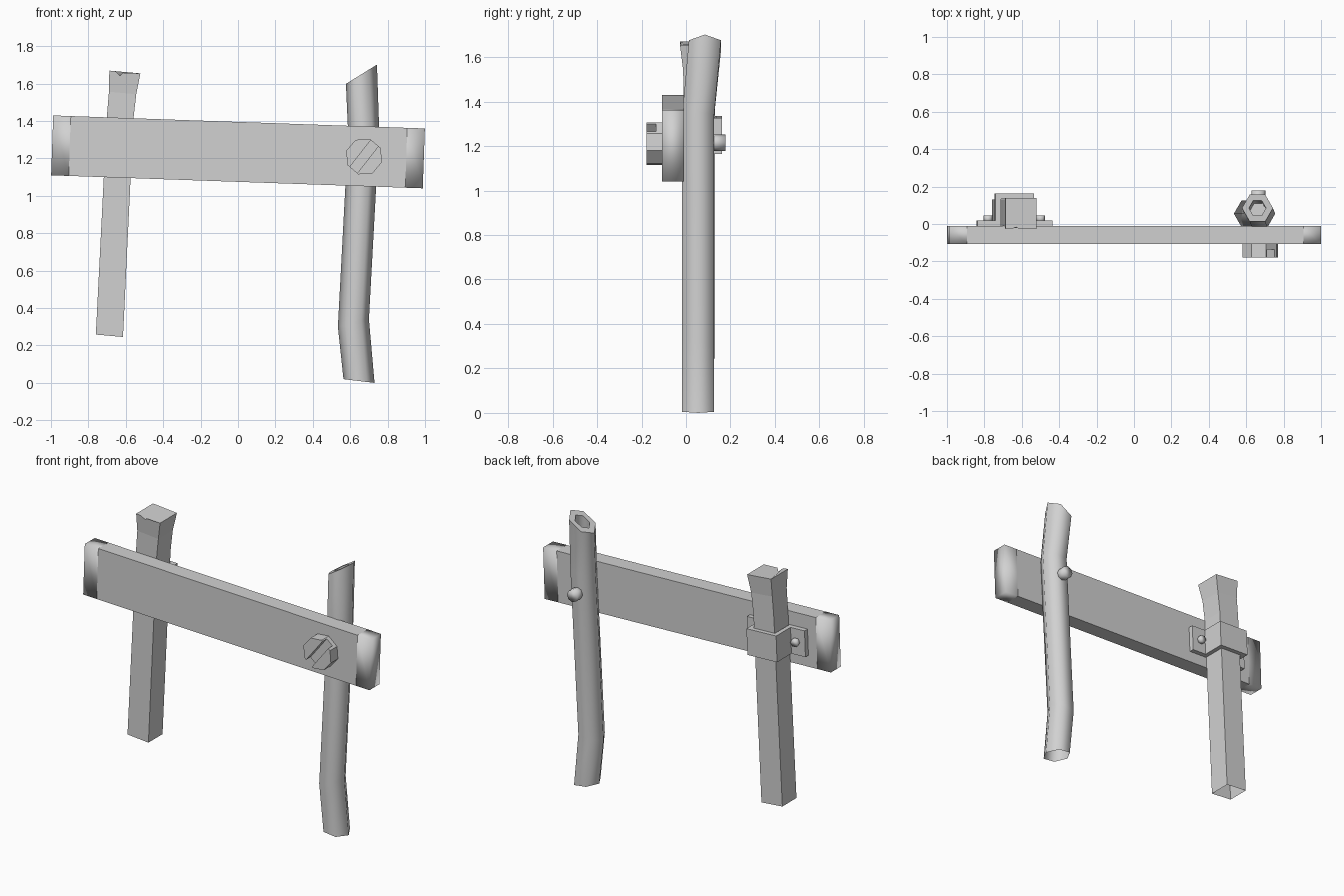
import bpy
import bmesh
from math import cos, sin, tau, radians
from mathutils import Vector, Matrix

if "Cube" in bpy.data.objects:
    bpy.data.objects.remove(bpy.data.objects["Cube"], do_unlink=True)

GREY = 0.64
grey = bpy.data.materials.new("plain_grey")
grey.diffuse_color = (GREY, GREY, GREY, 1)
grey.use_nodes = True
grey.node_tree.nodes["Principled BSDF"].inputs["Base Color"].default_value = (GREY, GREY, GREY, 1)


def finish(name, bm):
    mesh = bpy.data.meshes.new(name)
    bm.to_mesh(mesh)
    bm.free()
    mesh.materials.append(grey)
    obj = bpy.data.objects.new(name, mesh)
    bpy.context.collection.objects.link(obj)
    return obj


def loft(rings, start_cap=True, end_cap=True, smooth=False, sharp_rings=()):
    """Skin a row of equal-sized point rings, with optional end caps."""
    bm = bmesh.new()
    rows = [[bm.verts.new(p) for p in ring] for ring in rings]
    n = len(rows[0])
    for a, b in zip(rows, rows[1:]):
        for i in range(n):
            j = (i + 1) % n
            bm.faces.new((a[i], a[j], b[j], b[i]))
    if start_cap:
        bm.faces.new(rows[0][::-1])
    if end_cap:
        bm.faces.new(rows[-1])
    bmesh.ops.recalc_face_normals(bm, faces=bm.faces)
    for f in bm.faces:
        f.smooth = smooth
    for k in sharp_rings:
        for i in range(n):
            bm.edges.get((rows[k][i], rows[k][(i + 1) % n])).smooth = False
    return bm


def disc(x, z, r, y, sides, turn=0.0):
    """Ring of points facing along y."""
    return [(x + r * cos(turn + tau * i / sides), y, z + r * sin(turn + tau * i / sides))
            for i in range(sides)]


# Tilted cross beam: crisp middle, softly shaded ends
tilt = Matrix.Translation((0, 0, 1.235)) @ Matrix.Rotation(0.035, 4, 'Y')
corners = [(-0.108, -0.16), (-0.01, -0.16), (-0.01, 0.16), (-0.108, 0.16)]
bm = loft([[tilt @ Vector((x, y, z)) for y, z in corners] for x in (-0.994, -0.9, 0.9, 0.994)],
          smooth=True, sharp_rings=(1, 2))
for e in bm.edges:
    if e.calc_length() > 1:
        e.smooth = False
finish("cross_beam", bm)

# Square post, flared at the top and open underneath
sections = [(-0.6875, 0.252, 0.0725, -0.01, 0.13),
            (-0.63, 1.42, 0.071, -0.01, 0.13),
            (-0.617, 1.55, 0.073, -0.013, 0.13),
            (-0.605, 1.662, 0.083, -0.027, 0.14)]
bm = loft([[(x + sx * w, y, z - 0.09 * sx * w)
            for sx, y in ((-1, y0), (1, y0), (1, y1), (-1, y1))]
           for x, z, w, y0, y1 in sections], start_cap=False)
# Small chip in the front top edge
rim = [e for e in bm.edges if all(v.co.z > 1.6 and v.co.y < 0 for v in e.verts)]
new = bmesh.ops.subdivide_edges(bm, edges=rim, cuts=3)["geom_inner"]
chip = sorted((v for v in new if isinstance(v, bmesh.types.BMVert)), key=lambda v: v.co.x)
for v, x in zip(chip, (-0.655, -0.63, -0.615)):
    v.co.x = x
chip[1].co += Vector((0, 0.01, -0.02))
finish("square_post", bm)

# Bent six-sided post: (x, y, z, slope of cut, size)
R = 0.083
path = [(0.647, 0.055, 0.01, -0.12, 1), (0.617, 0.055, 0.32, 0.24, 1),
        (0.672, 0.055, 1.34, 0.1, 1), (0.66, 0.085, 1.65, 0.62, 1),
        (0.66, 0.085, 1.65, 0.62, 0.55), (0.665, 0.07, 1.47, 0.3, 0.55)]
rings = [[(x + s * R * cos(tau * i / 6), y + s * R * sin(tau * i / 6),
           z + k * s * R * cos(tau * i / 6)) for i in range(6)]
         for x, y, z, k, s in path]
finish("bent_post", loft(rings, start_cap=False, smooth=True, sharp_rings=(3, 4, 5)))

# Large slotted bolt head on the front of the beam
BX, BZ = 0.674, 1.21
turn = radians(27)
head = finish("slotted_bolt_head",
              loft([disc(BX, BZ, 0.1, y, 8, turn) for y in (-0.178, -0.105)]))
bm = bmesh.new()
bmesh.ops.create_cube(bm, size=1, matrix=Matrix.Translation((BX, -0.185, BZ))
                      @ Matrix.Rotation(radians(-52), 4, 'Y')
                      @ Matrix.Diagonal((0.4, 0.1, 0.052, 1)))
cutter = finish("slot_cutter", bm)
cutter.hide_render = True
cutter.hide_viewport = True
cut = head.modifiers.new("slot", 'BOOLEAN')
cut.operation = 'DIFFERENCE'
cut.solver = 'EXACT'
cut.object = cutter

# Rounded bolt end behind the bent post
finish("bolt_end", loft([disc(0.665, 1.215, 0.037, y, 8) for y in (0.1, 0.178)], smooth=True))

# Bracket wrapped around the square post
lean = Matrix.Translation((-0.64, 0, 1.248)) @ Matrix.Rotation(0.04, 4, 'Y')
half = [(0.2, -0.01), (0.2, 0.02), (0.103, 0.02), (0.103, 0.163)]
inner = [(0.075, 0.135), (0.075, -0.01)]
outline = half + [(-x, y) for x, y in half[::-1]] + [(-x, y) for x, y in inner[::-1]] + inner
finish("post_bracket",
       loft([[lean @ Vector((x, y, z)) for x, y in outline] for z in (-0.08, 0.083)]))

# Bracket nuts
for name, x in (("right_bracket_nut", -0.78), ("left_bracket_nut", -0.5)):
    z = 1.25 - 0.04 * (x + 0.64)
    finish(name, loft([disc(x, z, 0.025, y, 6) for y in (0.01, 0.045)], smooth=True))
